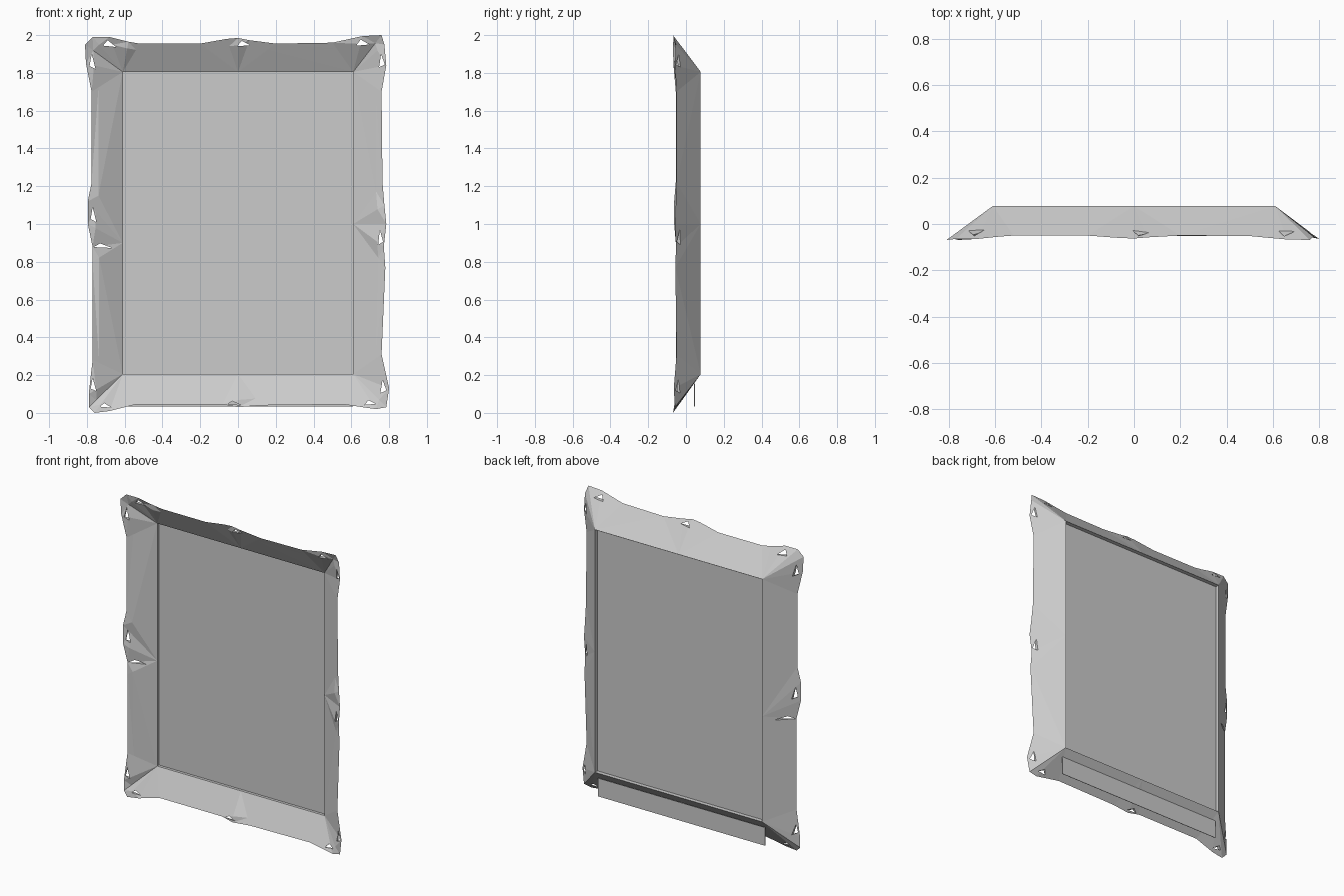
import bpy, bmesh, math
from mathutils import Matrix, Vector

if "Cube" in bpy.data.objects:
    bpy.data.objects.remove(bpy.data.objects["Cube"], do_unlink=True)

grey = bpy.data.materials.new("plain grey")
grey.use_nodes = True
COLOUR = (0.6, 0.6, 0.6, 1)
grey.diffuse_color = COLOUR
grey.node_tree.nodes["Principled BSDF"].inputs["Base Color"].default_value = COLOUR


def make_object(name, bm):
    bmesh.ops.recalc_face_normals(bm, faces=bm.faces)
    mesh = bpy.data.meshes.new(name)
    bm.to_mesh(mesh)
    bm.free()
    mesh.materials.append(grey)
    obj = bpy.data.objects.new(name, mesh)
    bpy.context.collection.objects.link(obj)
    return obj


def plate(name, y, z0, z1, half_width, thick=0.003):
    bm = bmesh.new()
    size = (2 * half_width, thick, z1 - z0)
    place = Matrix.Translation((0, y, (z0 + z1) / 2)) @ Matrix.Diagonal((*size, 1))
    bmesh.ops.create_cube(bm, size=1, matrix=place)
    return make_object(name, bm)


INNER_X, LOW, HIGH = 0.61, 0.205, 1.805
FRONT_Y, BACK_Y = 0.03, 0.078

# Wavy outer edge of the frame, clockwise from the top left, as (x, z)
top = [(-.81, 1.95), (-.77, 1.99), (-.68, 1.99), (-.58, 1.965), (-.52, 1.955),
       (-.2, 1.955), (-.06, 1.98), (0, 1.985), (.06, 1.973), (.2, 1.955),
       (.5, 1.96), (.66, 1.995), (.76, 2)]
right = [(.775, 1.95), (.785, 1.84), (.76, 1.7), (.765, 1.22), (.775, 1.1),
         (.785, 1), (.772, .88), (.78, .77), (.76, .31), (.8, .13)]
bottom = [(.785, .03), (.73, .02), (.56, .045), (.12, .04), (0, .03),
          (-.08, .045), (-.54, .045), (-.68, .01), (-.76, 0)]
left = [(-.79, .03), (-.79, .1), (-.77, .28), (-.77, .8), (-.77, .88),
        (-.795, 1), (-.795, 1.12), (-.775, 1.22), (-.775, 1.7), (-.805, 1.85)]
outline = top + right + bottom + left


def inner_point(x, z):
    """Each ornament fans out from an inner corner or the middle of a side."""
    if abs(x) > 0.45 and abs(z - 1) > 0.6:
        return math.copysign(INNER_X, x), HIGH if z > 1 else LOW
    if abs(x) > 0.45:
        return math.copysign(INNER_X, x), 1.0 if x > 0 else 0.9
    return 0, HIGH if z > 1 else LOW


# Frame: front slope, thin rim, back slope and inner wall
bm = bmesh.new()
cache = {}


def vert(x, y, z):
    key = (round(x, 4), round(y, 4), round(z, 4))
    if key not in cache:
        cache[key] = bm.verts.new(key)
    return cache[key]


sections = []
for i, (x, z) in enumerate(outline):
    ix, iz = inner_point(x, z)
    bulge = max(abs(x) - 0.765, abs(z - 1) - 0.955, 0)
    rim_y = -0.05 - 0.42 * bulge
    t = 0.78
    lip_y = FRONT_Y + (rim_y - FRONT_Y) * t
    if bulge > 0.004 and i % 2:
        lip_y -= 0.014
    sections.append([vert(ix, FRONT_Y, iz),
                     vert(ix + (x - ix) * t, lip_y, iz + (z - iz) * t),
                     vert(x, rim_y, z),
                     vert(ix, BACK_Y, iz)])

for a, b in zip(sections, sections[1:] + sections[:1]):
    for k in range(4):
        m = (k + 1) % 4
        corners = list(dict.fromkeys((a[k], b[k], b[m], a[m])))
        if len(corners) > 2:
            bm.faces.new(corners)
bmesh.ops.triangulate(bm, faces=[f for f in bm.faces if len(f.verts) > 3])
frame = make_object("frame", bm)

# Small pierced triangles in the ornaments, as (x, z, half width, half height)
holes = [(-.77, 1.86, .016, .04), (-.68, 1.955, .035, .018), (.03, 1.955, .035, .014),
         (.66, 1.96, .035, .016), (.762, 1.865, .015, .035), (.755, .93, .013, .04),
         (.77, .14, .016, .035), (.70, .055, .03, .012), (-.02, .052, .035, .01),
         (-.7, .04, .03, .012), (-.765, .15, .015, .035), (-.765, 1.05, .015, .04),
         (-.715, .885, .05, .012)]
bm = bmesh.new()
for x, z, w, h in holes:
    tri = [Vector((x - w * math.copysign(1, x), -0.3, z - h)),
           Vector((x + w * math.copysign(1, x), -0.3, z - h * 0.6)),
           Vector((x - w * 0.3, -0.3, z + h))]
    face = bm.faces.new([bm.verts.new(p) for p in tri])
    out = bmesh.ops.extrude_face_region(bm, geom=[face])
    moved = [g for g in out["geom"] if isinstance(g, bmesh.types.BMVert)]
    bmesh.ops.translate(bm, verts=moved, vec=(0, 0.6, 0))
cutter = make_object("hole_cutter", bm)
cutter.hide_render = True

cut = frame.modifiers.new("pierced holes", "BOOLEAN")
cut.operation = "DIFFERENCE"
cut.solver = "EXACT"
cut.object = cutter
bpy.context.view_layer.objects.active = frame
bpy.ops.object.modifier_apply(modifier=cut.name)
bpy.data.objects.remove(cutter, do_unlink=True)

# Recessed picture panel and the loose strip behind the bottom edge
plate("picture_panel", 0.05, LOW, HIGH, INNER_X)
plate("back_strip", 0.045, 0.035, 0.155, INNER_X)
